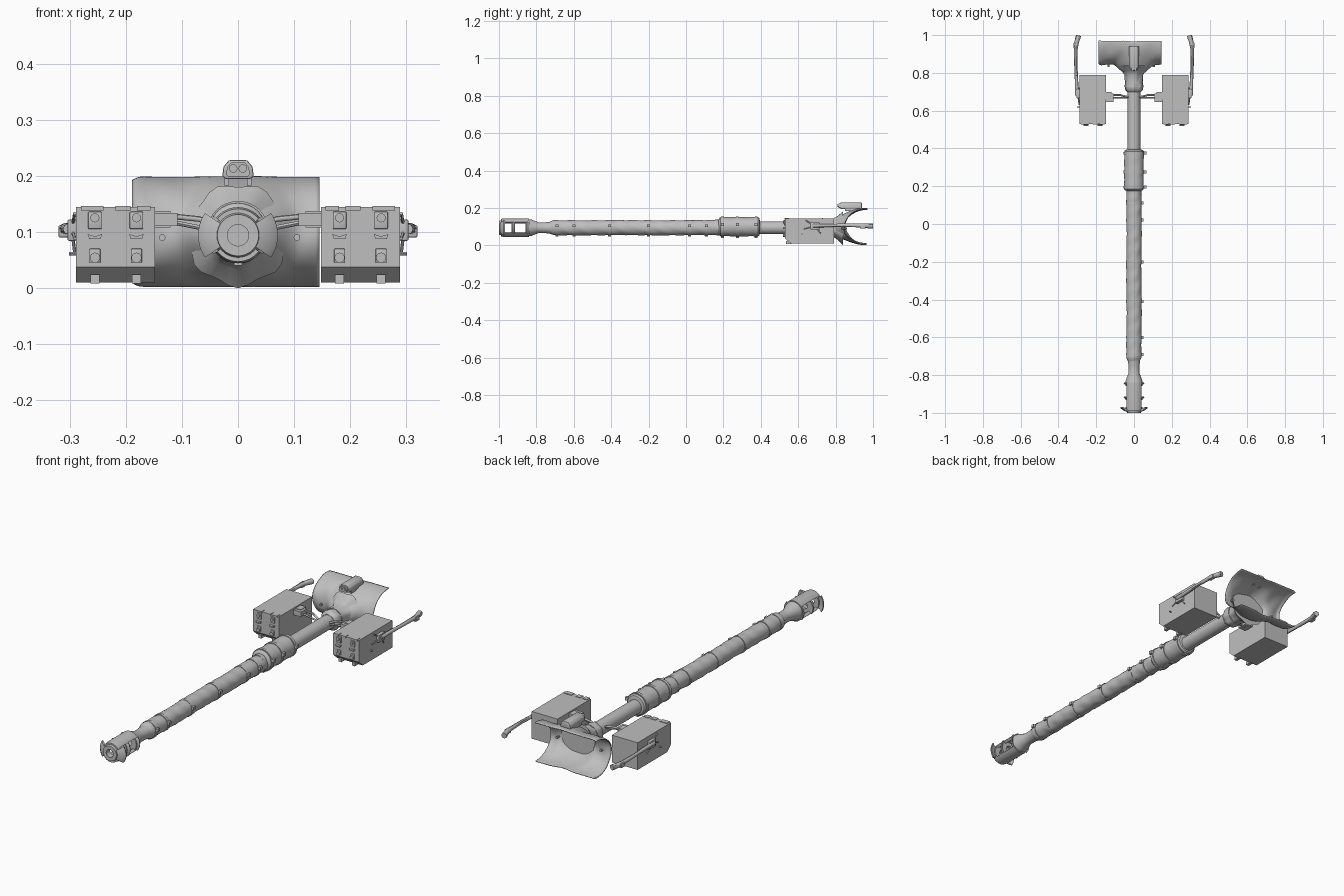
import bpy, bmesh, math
from mathutils import Vector

if "Cube" in bpy.data.objects:
    bpy.data.objects.remove(bpy.data.objects["Cube"])

AX = 0.094  # height of the barrel axis
grey = bpy.data.materials.new("grey_metal")
grey.diffuse_color = (0.52, 0.52, 0.52, 1)
grey.use_nodes = True
grey.node_tree.nodes["Principled BSDF"].inputs["Base Color"].default_value = grey.diffuse_color


def finish(name, bm, smooth=35):
    bmesh.ops.recalc_face_normals(bm, faces=bm.faces)
    me = bpy.data.meshes.new(name)
    bm.to_mesh(me)
    bm.free()
    me.materials.append(grey)
    me.shade_smooth()
    me.set_sharp_from_angle(angle=math.radians(smooth))
    ob = bpy.data.objects.new(name, me)
    bpy.context.collection.objects.link(ob)
    return ob


def lathe(name, prof, a0=0, a1=360, n=32, closed=False, wob=None, zc=AX, sx=1):
    """Turn a (y, radius) profile about the barrel axis."""
    bm = bmesh.new()
    full = a1 - a0 >= 360
    rings = []
    for i in range(n if full else n + 1):
        a = math.radians(a0 + (a1 - a0) * i / n)
        ring = []
        for y, r in prof:
            rr = r * (1 + wob(y, a)) if wob else r
            ring.append(bm.verts.new((rr * math.cos(a) * sx, y, zc + rr * math.sin(a))))
        rings.append(ring)
    m = len(prof)
    for i in range(n):
        A, B = rings[i], rings[(i + 1) % len(rings)]
        for j in range(m if closed else m - 1):
            k = (j + 1) % m
            bm.faces.new((A[j], A[k], B[k], B[j]))
    if full and not closed:
        for j in (0, m - 1):
            bm.faces.new([r[j] for r in rings])
    if not full:
        bm.faces.new(rings[0])
        bm.faces.new(rings[-1])
    return finish(name, bm)


def prism(name, pts, d0, d1, axis="x", bevel=0):
    """Extrude an outline: (y, z) along x, (x, z) along y, or (x, y) along z."""
    bm = bmesh.new()

    def P(p, d):
        return {"x": (d, p[0], p[1]), "y": (p[0], d, p[1]), "z": (p[0], p[1], d)}[axis]
    A = [bm.verts.new(P(p, d0)) for p in pts]
    B = [bm.verts.new(P(p, d1)) for p in pts]
    bm.faces.new(A)
    bm.faces.new(B)
    for i in range(len(pts)):
        j = (i + 1) % len(pts)
        bm.faces.new((A[i], A[j], B[j], B[i]))
    if bevel:
        bmesh.ops.bevel(bm, geom=bm.edges[:], offset=bevel, segments=2, profile=0.5, affect='EDGES')
    return finish(name, bm)


def box(name, x0, x1, y0, y1, z0, z1, bevel=0):
    return prism(name, [(y0, z0), (y1, z0), (y1, z1), (y0, z1)], x0, x1, "x", bevel)


def disc(name, x, z, r, y0, y1, n=16):
    pts = [(x + r * math.cos(2 * math.pi * i / n), z + r * math.sin(2 * math.pi * i / n)) for i in range(n)]
    return prism(name, pts, y0, y1, "y")


def tube(name, pts, r):
    """Round rod along points; each point may carry its own radius factor."""
    cu = bpy.data.curves.new(name, 'CURVE')
    cu.dimensions = '3D'
    cu.bevel_depth = r
    cu.bevel_resolution = 2
    cu.use_fill_caps = True
    sp = cu.splines.new('POLY')
    sp.points.add(len(pts) - 1)
    for q, p in zip(sp.points, pts):
        q.co = (*p[:3], 1)
        q.radius = p[3] if len(p) > 3 else 1
    tmp = bpy.data.objects.new(name + "_path", cu)
    me = bpy.data.meshes.new_from_object(tmp)
    bm = bmesh.new()
    bm.from_mesh(me)
    bpy.data.objects.remove(tmp)
    bpy.data.meshes.remove(me)
    return finish(name, bm, 45)


def cloth(y, a):
    return 0.035 * math.sin(37 * y + 2 * a) * math.sin(3 * a + 23 * y) + 0.02 * math.sin(90 * y + a)


# Barrel: bare tube at the rear, lumpy thermal sleeve in front
lathe("barrel_rear", [(0.15, 0.034), (0.75, 0.034)])
straps = [-0.69, -0.60, -0.41, -0.20, 0.02, 0.11]
sleeve = [(-0.73, 0.029)] + [(-0.71 + 0.89 * i / 80, 0.040) for i in range(81)]
lathe("thermal_sleeve", sleeve, wob=cloth)
for y in straps:
    lathe("sleeve_strap", [(y - .007, .038), (y - .007, .0425), (y + .007, .0425), (y + .007, .038)], closed=True)
    box("strap_buckle", 0.039, 0.051, y - .008, y + .008, AX + .004, AX + .018)
    box("strap_lug", -0.006, 0.006, y - .008, y + .008, AX - .046, AX - .038)

# Bore evacuator with its clamps
ZE = 0.1
evac = [(0.155, 0.037), (0.175, 0.037), (0.178, 0.046)] + [(0.185 + .2 * i / 20, 0.0515) for i in range(21)] \
    + [(0.392, 0.046), (0.395, 0.034)]
lathe("bore_evacuator", evac, zc=ZE, wob=lambda y, a: 0.35 * cloth(y, a))
for y in (0.195, 0.275, 0.375):
    lathe("evacuator_clamp", [(y - .007, .05), (y - .007, .055), (y + .007, .055), (y + .007, .05)],
          closed=True, zc=ZE)
    box("clamp_lug", 0.052, 0.065, y - .008, y + .008, ZE + .004, ZE + .02)
    box("clamp_foot", -0.007, 0.007, y - .008, y + .008, ZE - .06, ZE - .052)

# Muzzle brake: neck cone, top and bottom shells, curved baffles, front ring
lathe("muzzle_neck", [(-0.72, .033), (-0.75, .029), (-0.79, .029), (-0.825, .043), (-0.85, .047), (-0.855, .03),
                      (-0.855, .019), (-0.80, .019)])
for a in (90, 270):
    lathe("brake_shell", [(-0.99, .036), (-0.84, .036), (-0.84, .05), (-0.97, .05), (-0.99, .047)],
          a - 52, a + 52, 16, closed=True)
for y, w in ((-0.925, 0.053), (-0.85, 0.053)):
    lathe("brake_baffle", [(y - .007, .019), (y - .007, .045), (y + .007, .045), (y + .007, .019)], closed=True)
    for a in (0, 180):
        lathe("baffle_lip", [(y - .004, .042), (y + .006, w + .002), (y + .012, w), (y + .007, .042)],
              a - 38, a + 38, 12, closed=True)
lathe("muzzle_ring", [(-1.0, .019), (-1.0, .037), (-0.993, .038), (-0.98, .045), (-0.97, .045), (-0.97, .019)],
      closed=True)
for a in (0, 180):
    lathe("muzzle_wing", [(-0.995, .036), (-0.987, .058), (-0.975, .071), (-0.969, .070), (-0.976, .055),
                          (-0.978, .036)], a - 34, a + 34, 14, closed=True)

# Gathered cloth collar where the barrel enters the cover
lathe("cover_collar", [(0.70, .036), (0.71, .045), (0.73, .049), (0.75, .044), (0.77, .049), (0.79, .049),
                       (0.81, .062), (0.84, .09)], wob=lambda y, a: .05 * math.sin(7 * a + 30 * y))
lathe("collar_strap", [(.745, .042), (.745, .048), (.755, .048), (.755, .042)], closed=True)

# Mantlet cover: half-round sheet drawn forward around the barrel
bm = bmesh.new()
NX, NA = 48, 40
grid = []
for i in range(NX + 1):
    x = -0.188 + 0.333 * i / NX
    row = []
    for j in range(NA + 1):
        t = j / NA
        a = math.radians(90 + 178 * t)
        fade = math.sin(math.pi * t)
        roll = max(0, (-0.17 - x) / 0.018) ** 2 * 0.07
        k = 1 - roll + fade * (.03 * math.sin(38 * x + 6 * t) * math.sin(9 * t + 14 * x) + .015 * math.sin(70 * x - 11 * t))
        y, z = 0.97 + 0.125 * k * math.cos(a), 0.1 + 0.096 * k * math.sin(a)
        z += 0.006 * math.sin(t * math.pi) ** 0.5 * (0.5 + 0.5 * math.cos(28 * x)) * (1 if t < .5 else -.3)
        d = math.hypot(x, z - AX)
        s = min(1, max(0, (0.115 - d) / 0.08))
        y -= 0.05 * s * s * (3 - 2 * s)
        row.append(bm.verts.new((x, y, z)))
    grid.append(row)
for i in range(NX):
    for j in range(NA):
        bm.faces.new((grid[i][j], grid[i + 1][j], grid[i + 1][j + 1], grid[i][j + 1]))
cover = finish("mantlet_cover", bm, 60)
sol = cover.modifiers.new("thickness", 'SOLIDIFY')
sol.thickness = 0.004
sol.offset = 0
for x in (-0.135, 0.105):
    disc("cover_stud", x, 0.09, 0.006, 0.832, 0.86, 10)

# Sight housing on top of the cover
oct_pts = [(-.028, .199), (-.022, .194), (.022, .194), (.028, .199), (.026, .216), (.016, .228), (-.016, .228),
           (-.026, .216)]
prism("sight_housing", oct_pts, 0.825, 0.94, "y", 0.003)
prism("sight_hood", [(x * 0.75, .211 + (z - .211) * .75) for x, z in oct_pts], 0.815, 0.826, "y")
for s in (-1, 1):
    disc("sight_lens", s * .0085, .213, .0075, 0.811, 0.816)
    box("sight_foot", s * .02 - .004, s * .02 + .004, 0.85, 0.91, 0.183, 0.196)

# Side boxes with fittings, mirrored left and right
for s in (-1, 1):
    X0, X1 = s * 0.148, s * 0.289
    prism("stowage_box", [(0.53, 0.037), (0.56, 0.01), (0.79, 0.01), (0.79, 0.144), (0.53, 0.144)], X0, X1)
    for u0, u1 in ((.156, .18), (.192, .218), (.24, .28)):
        box("lid_edge", s * u0, s * u1, 0.526, 0.55, 0.138, 0.1465)
    for u in (0.181, 0.255):
        x = s * u
        # Front latches: plates, bolts and the curved handle
        box("latch_plate", x - .012, x + .012, 0.525, 0.532, 0.105, 0.136, 0.002)
        disc("latch_bolt", x, 0.125, 0.008, 0.519, 0.527)
        prism("latch_handle", [(x - .013, .096), (x - .01, .087), (x + .01, .087), (x + .013, .096), (x, .092)],
              0.519, 0.532, "y")
        box("lower_plate", x - .010, x + .010, 0.525, 0.532, 0.045, 0.07, 0.002)
        disc("lower_bolt", x, 0.054, 0.009, 0.518, 0.528)
        box("bottom_clip", x - .008, x + .008, 0.535, 0.565, 0.008, 0.024)
    # Inner bracket and curved support rod to the barrel
    box("inner_bracket", s * .108, s * .15, 0.645, 0.69, 0.11, 0.134)
    box("bracket_cap", s * .12, s * .16, 0.66, 0.70, 0.108, 0.137)
    tube("support_rod", [(s * .11, .682, .127), (s * .07, .682, .123), (s * .045, .675, .115), (s * .025, .672, .105)], .005)
    tube("lower_rod", [(s * .11, .668, .116), (s * .03, .668, .1)], .004)
    # Outer arm: pivot block, long bar and thick hooked end
    box("arm_pivot", s * .287, s * .304, 0.665, 0.715, 0.084, 0.122, 0.003)
    tube("side_arm", [(s * .302, .68, .105, 1), (s * .304, .75, .106, .9), (s * .308, .84, .107, .85),
                      (s * .308, .93, .106, 1), (s * .303, .965, .104, 1.2), (s * .297, .985, .103, 1.35),
                      (s * .294, .998, .102, 1.35)], .010)
    box("arm_end_plate", s * .302, s * .32, 0.93, 0.96, 0.09, 0.112, 0.003)
    for dy, dz in ((-.05, .03), (-.06, -.015), (.03, -.04)):
        tube("arm_brace", [(s * .296, .69, .103), (s * .291, .69 + dy, .103 + dz)], .003)
    tube("side_pin", [(s * .285, .62, .061), (s * .301, .62, .061)], .003)
